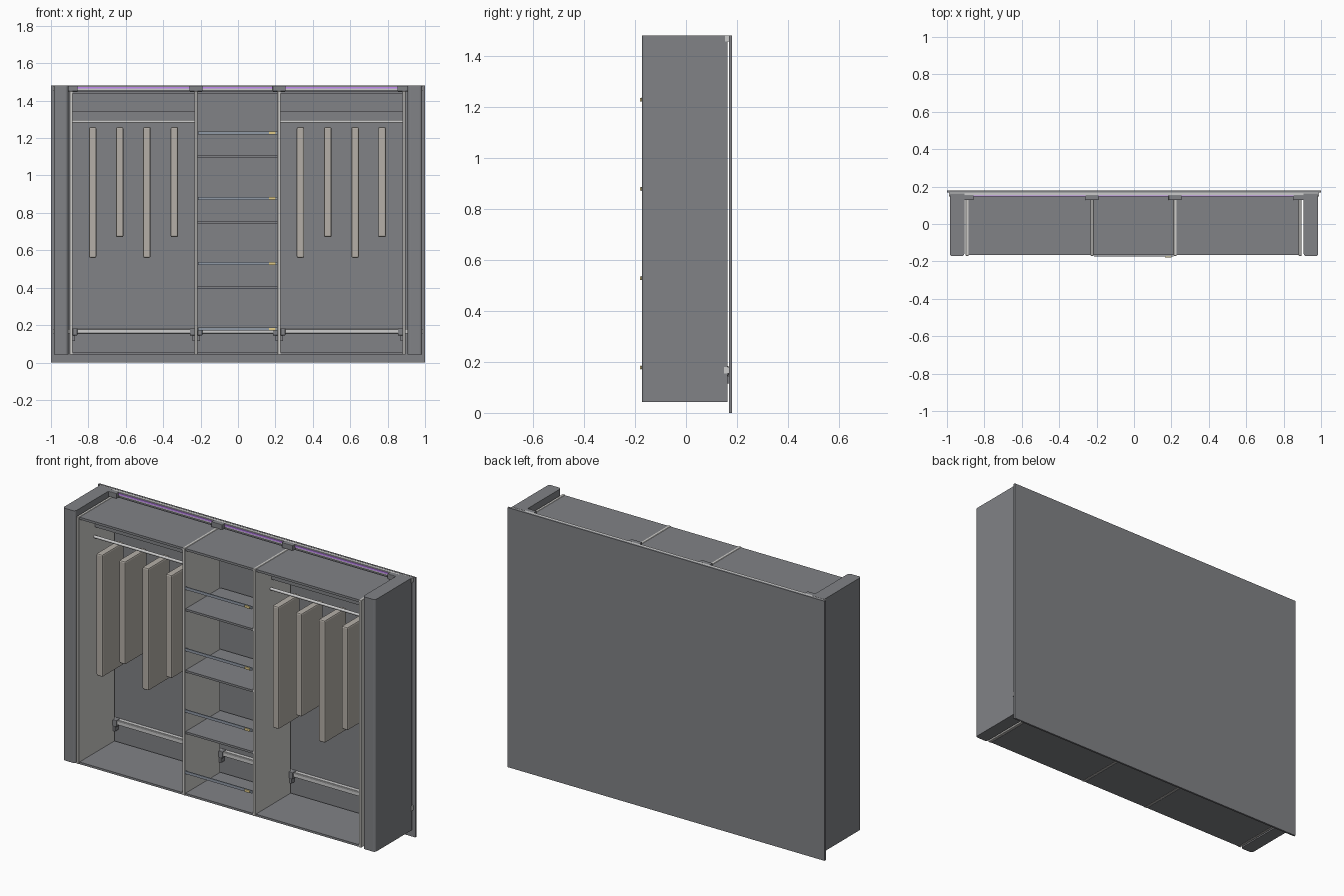
import bpy, bmesh, math

if "Cube" in bpy.data.objects:
    bpy.data.objects.remove(bpy.data.objects["Cube"])


def mat(name, r, g, b):
    m = bpy.data.materials.new(name)
    m.diffuse_color = (r, g, b, 1)
    m.use_nodes = True
    m.node_tree.nodes["Principled BSDF"].inputs["Base Color"].default_value = m.diffuse_color
    return m


DARK = mat("dark_panel", 0.22, 0.225, 0.24)
LIGHT = mat("light_edge", 0.62, 0.61, 0.59)
METAL = mat("metal", 0.7, 0.7, 0.7)
CLOTH = mat("cloth", 0.46, 0.43, 0.39)
BAR = mat("bar_blue_grey", 0.28, 0.32, 0.38)
TAG = mat("tag_yellow", 0.75, 0.6, 0.25)
GLOW = mat("purple_glow", 0.55, 0.25, 0.9)


def box(name, x, y, z, material, bevel=0.0, vertical_front=False, segments=2):
    """Box from (min, max) pairs; optional bevel on all or only upright front edges."""
    bm = bmesh.new()
    bmesh.ops.create_cube(bm, size=1)
    for v in bm.verts:
        v.co = [r[0] + (c + 0.5) * (r[1] - r[0]) for c, r in zip(v.co, (x, y, z))]
    if bevel:
        edges = bm.edges[:]
        if vertical_front:
            edges = [e for e in edges if all(abs(v.co.y - y[0]) < 1e-5 for v in e.verts)
                     and abs(e.verts[0].co.z - e.verts[1].co.z) > 0.1]
        bmesh.ops.bevel(bm, geom=edges, offset=bevel, segments=segments,
                        profile=0.5, affect='EDGES')
    me = bpy.data.meshes.new(name)
    bm.to_mesh(me)
    bm.free()
    me.materials.append(material)
    ob = bpy.data.objects.new(name, me)
    bpy.context.collection.objects.link(ob)
    return ob


FRONT, BACK = -0.17, 0.15
DIVIDERS = (-0.892, -0.224, 0.22, 0.888)
HALF = 0.008

# wall behind the wardrobe
box("back_wall", (-1, 1), (0.169, 0.18), (0, 1.48), DARK)

# rounded end pillars
for s, side in ((-1, "left"), (1, "right")):
    x = sorted((s * 0.985, s * 0.907))
    box(side + "_pillar", x, (-0.172, 0.162), (0.042, 1.48), DARK, 0.014, True, 4)

# upright divider panels with wall brackets
for i, x in enumerate(DIVIDERS):
    box(f"divider_{i}", (x - HALF, x + HALF), (FRONT, BACK), (0.042, 1.452), LIGHT, 0.002, segments=1)
    box(f"top_bracket_{i}", (x - 0.035, x + 0.035), (0.128, 0.156), (1.45, 1.48), DARK, 0.003)

# full width wall rails and the glowing strip
box("top_rail", (-0.988, 0.988), (0.152, 0.169), (1.455, 1.479), METAL)
box("lower_rail", (-0.988, 0.988), (0.148, 0.169), (0.154, 0.18), METAL)
box("light_strip", (-0.86, 0.86), (0.148, 0.153), (1.464, 1.474), GLOW)

# bays: floor, top, rail and its brackets
for i in range(3):
    x0, x1 = DIVIDERS[i] + HALF, DIVIDERS[i + 1] - HALF
    box(f"bay_floor_{i}", (x0, x1), (-0.165, BACK), (0.042, 0.054), DARK)
    box(f"bay_top_{i}", (x0, x1), (-0.165, BACK), (1.437, 1.45), DARK)
    box(f"bay_rail_{i}", (x0 + 0.02, x1 - 0.02), (0.138, 0.15), (0.156, 0.178), METAL, 0.003)
    for j, (a, b) in enumerate(((x0, x0 + 0.025), (x1 - 0.025, x1))):
        box(f"rail_bracket_{i}_{j}", (a, b), (0.132, 0.168), (0.145, 0.183), DARK, 0.003)
        c, d = ((a, a + 0.012), (b - 0.012, b))[j]
        box(f"bracket_foot_{i}_{j}", (c, d), (0.138, 0.168), (0.115, 0.145), DARK)

# centre bay shelves
cx = (DIVIDERS[1] + HALF, DIVIDERS[2] - HALF)
for i, z in enumerate((0.40, 0.75, 1.10)):
    box(f"shelf_{i}", cx, (-0.165, BACK), (z - 0.006, z + 0.006), DARK)

# retaining bars with tags
for i, z in enumerate((0.178, 0.528, 0.878, 1.228)):
    box(f"retaining_bar_{i}", (cx[0] + 0.002, cx[1] - 0.002), (-0.174, -0.168),
        (z - 0.008, z + 0.008), BAR)
    box(f"tag_{i}", (0.165, 0.2), (-0.18, -0.174), (z - 0.007, z + 0.007), TAG, 0.002)

# hanging bays: valance, rod and hanging garments
for side, b, centres in (("left", 0, (-0.777, -0.633, -0.487, -0.34)),
                         ("right", 2, (0.334, 0.48, 0.626, 0.77))):
    x0, x1 = DIVIDERS[b] + HALF, DIVIDERS[b + 1] - HALF
    box(side + "_valance", (x0, x1), (-0.025, -0.015), (1.34, 1.437), DARK)
    bpy.ops.mesh.primitive_cylinder_add(vertices=20, radius=0.008, depth=x1 - x0,
                                        location=((x0 + x1) / 2, -0.03, 1.288),
                                        rotation=(0, math.pi / 2, 0))
    rod = bpy.context.object
    rod.name = side + "_rod"
    rod.data.materials.append(METAL)
    bpy.ops.object.shade_smooth_by_angle()
    for i, c in enumerate(centres):
        bottom = 0.67 if i % 2 else 0.56
        box(f"{side}_garment_{i}", (c - 0.02, c + 0.02), (-0.14, 0.055), (bottom, 1.258), CLOTH, 0.008)
